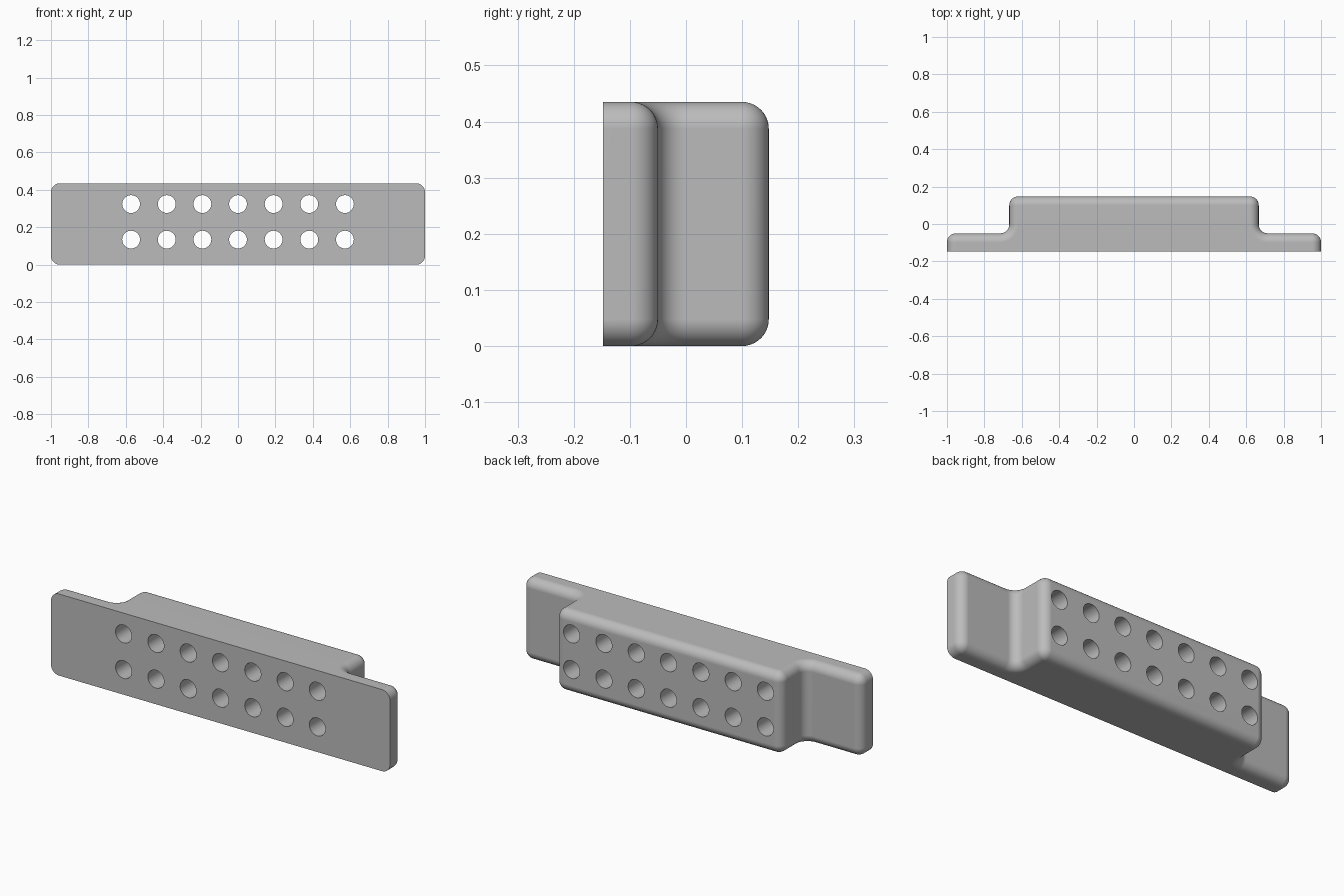
import bpy, bmesh, math
from mathutils import Matrix

if "Cube" in bpy.data.objects:
    bpy.data.objects.remove(bpy.data.objects["Cube"])

HALF_DEPTH, HEIGHT = 0.1475, 0.435
BLOCK_X, FLANGE_Y = 0.667, -0.05
R = 1 / 21          # shared radius of edges, fillets and holes
SEG = 10


def arc(cx, cy, start, end, side):
    """Arc points with outward normals; side is 1 convex, -1 concave."""
    points = []
    for i in range(SEG + 1):
        a = math.radians(start + (end - start) * i / SEG)
        nx, ny = math.cos(a), math.sin(a)
        points.append((cx + side * R * nx, cy + side * R * ny, nx, ny))
    return points


# Plan outline: flange end, inner fillet, block corner, then mirrored
half = [(1, -HALF_DEPTH, 1, 0)]
half += arc(1 - R, FLANGE_Y - R, 0, 90, 1)
half += arc(BLOCK_X + R, FLANGE_Y + R, 90, 0, -1)
half += arc(BLOCK_X - R, HALF_DEPTH - R, 0, 90, 1)
outline = half + [(-x, y, -nx, ny) for x, y, nx, ny in reversed(half)]

# Layers shrink along the normals to round the top and bottom edges
angles = [math.pi / 2 * i / SEG for i in range(SEG + 1)]
layers = [(R * (1 - math.sin(a)), R * (1 - math.cos(a))) for a in angles]
layers += [(d, HEIGHT - z) for d, z in reversed(layers)]

bm = bmesh.new()
rings = [[bm.verts.new((x - nx * d, y - ny * d, z)) for x, y, nx, ny in outline]
         for d, z in layers]
for low, high in zip(rings, rings[1:]):
    for i in range(len(outline) - 1):
        bm.faces.new((low[i], low[i + 1], high[i + 1], high[i]))
bm.faces.new(rings[0])
bm.faces.new(rings[-1])
bm.faces.new([r[0] for r in rings] + [r[-1] for r in reversed(rings)])
bmesh.ops.remove_doubles(bm, verts=bm.verts, dist=1e-5)
bmesh.ops.recalc_face_normals(bm, faces=bm.faces)
mesh = bpy.data.meshes.new("mounting_block")
bm.to_mesh(mesh)
bm.free()
block = bpy.data.objects.new("mounting_block", mesh)
bpy.context.collection.objects.link(block)

grey = bpy.data.materials.new("plain_grey")
grey.use_nodes = True
color = (0.5, 0.5, 0.5, 1)
grey.diffuse_color = color
grey.node_tree.nodes["Principled BSDF"].inputs["Base Color"].default_value = color
mesh.materials.append(grey)

# Two rows of seven through holes
bm = bmesh.new()
for col in range(-3, 4):
    for z in (0.134, 0.324):
        place = Matrix.Translation((col * 4 * R, 0, z)) @ Matrix.Rotation(math.pi / 2, 4, 'X')
        bmesh.ops.create_cone(bm, cap_ends=True, segments=40, radius1=R,
                              radius2=R, depth=1, matrix=place)
cut_mesh = bpy.data.meshes.new("hole_cutter")
bm.to_mesh(cut_mesh)
bm.free()
cut_mesh.materials.append(grey)
cutter = bpy.data.objects.new("hole_cutter", cut_mesh)
bpy.context.collection.objects.link(cutter)

bpy.ops.object.select_all(action='DESELECT')
block.select_set(True)
bpy.context.view_layer.objects.active = block
holes = block.modifiers.new("holes", 'BOOLEAN')
holes.operation = 'DIFFERENCE'
holes.solver = 'EXACT'
holes.object = cutter
bpy.ops.object.modifier_apply(modifier=holes.name)
bpy.data.objects.remove(cutter)

# Smooth rounds, flat main faces
bpy.ops.object.shade_smooth_by_angle(angle=math.radians(30))
weighted = block.modifiers.new("weighted_normals", 'WEIGHTED_NORMAL')
weighted.keep_sharp = True
